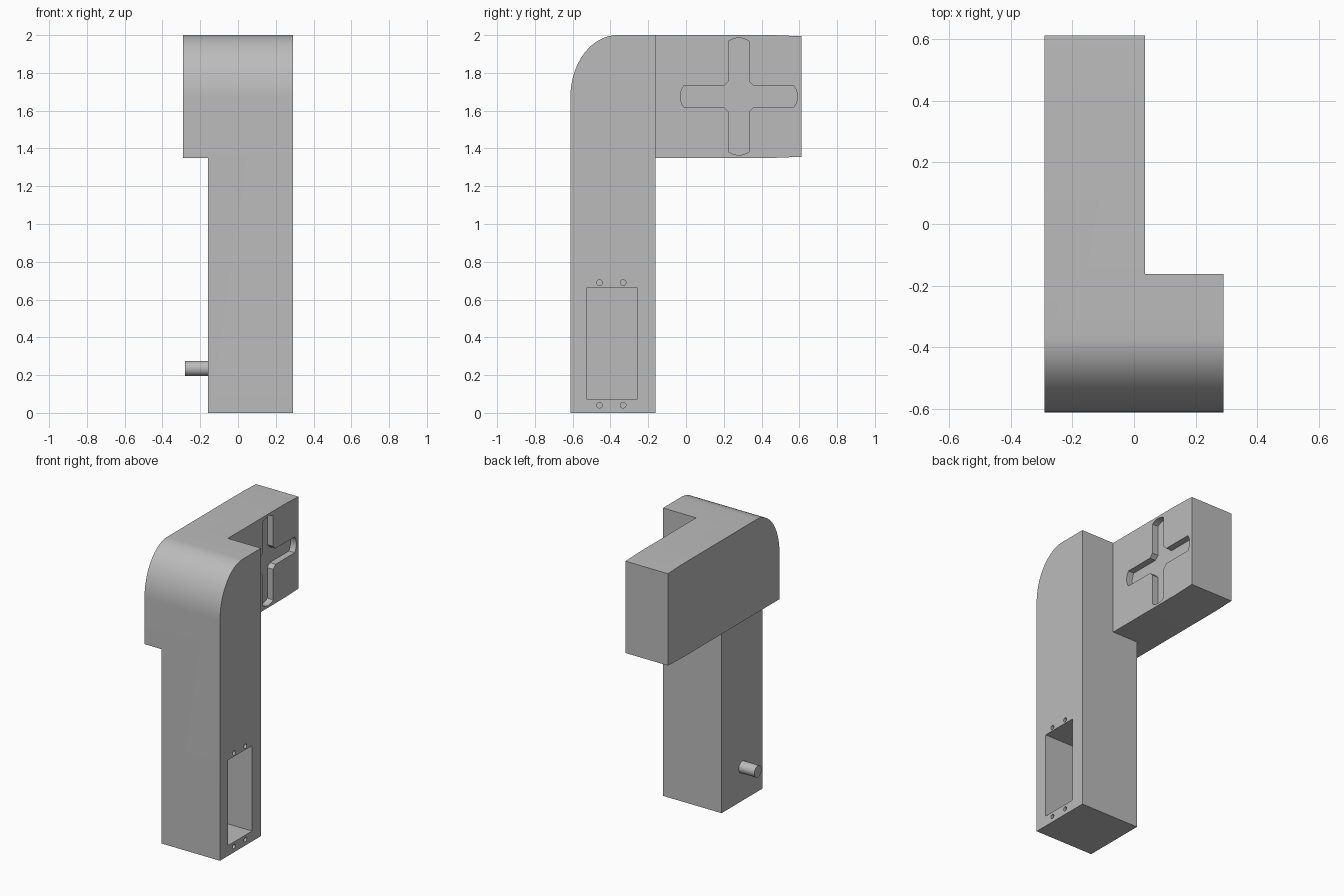
import bpy, bmesh, math
from mathutils import Vector

if "Cube" in bpy.data.objects:
    bpy.data.objects.remove(bpy.data.objects["Cube"], do_unlink=True)

grey = bpy.data.materials.new("plain grey")
grey.use_nodes = True
grey.diffuse_color = (0.5, 0.5, 0.5, 1)
grey.node_tree.nodes["Principled BSDF"].inputs["Base Color"].default_value = (0.5, 0.5, 0.5, 1)


def prism(name, outline, x0, x1):
    """Extrude a (y, z) outline along x."""
    bm = bmesh.new()
    face = bm.faces.new([bm.verts.new((x0, y, z)) for y, z in outline])
    result = bmesh.ops.extrude_face_region(bm, geom=[face])
    moved = [v for v in result["geom"] if isinstance(v, bmesh.types.BMVert)]
    bmesh.ops.translate(bm, verts=moved, vec=Vector((x1 - x0, 0, 0)))
    bmesh.ops.recalc_face_normals(bm, faces=bm.faces)
    mesh = bpy.data.meshes.new(name)
    bm.to_mesh(mesh)
    bm.free()
    mesh.materials.append(grey)
    obj = bpy.data.objects.new(name, mesh)
    bpy.context.collection.objects.link(obj)
    return obj


def activate(obj):
    bpy.ops.object.select_all(action='DESELECT')
    obj.select_set(True)
    bpy.context.view_layer.objects.active = obj


def combine(target, tool, operation):
    activate(target)
    mod = target.modifiers.new(operation.lower(), 'BOOLEAN')
    mod.operation, mod.solver, mod.object = operation, 'EXACT', tool
    bpy.ops.object.modifier_apply(modifier=mod.name)
    bpy.data.objects.remove(tool, do_unlink=True)


def rectangle(y0, y1, z0, z1):
    return [(y0, z0), (y1, z0), (y1, z1), (y0, z1)]


def circle(cy, cz, r, count):
    angles = [math.tau * i / count for i in range(count)]
    return [(cy + r * math.cos(a), cz + r * math.sin(a)) for a in angles]


def cross(cy, cz, reach, half, chamfer, bulge):
    """Four slots with bowed ends and chamfered inner corners."""
    points = []
    for k in range(4):
        c, s = (1, 0, -1, 0)[k], (0, 1, 0, -1)[k]
        arm = [(half + chamfer, -half)]
        for i in range(9):
            t = -1 + i / 4
            arm.append((reach - bulge * t * t, half * t))
        arm.append((half + chamfer, half))
        points += [(cy + u * c - v * s, cz + u * s + v * c) for u, v in arm]
    return points


# Rounded front shoulder shared by leg and arm
front, leg_back, arm_back = -0.612, -0.162, 0.612
top, arm_base = 2.0, 1.35
shoulder = []
for i in range(25):
    a = math.pi / 2 * i / 24
    shoulder.append((front + 0.25 * (1 - math.cos(a)), top - 0.33 * (1 - math.sin(a))))

# Body: upright leg joined to the offset upper arm
body = prism("body", [(front, 0)] + shoulder + [(leg_back, top), (leg_back, 0)], -0.16, 0.29)
arm = prism("arm", [(front, arm_base)] + shoulder + [
    (0.46, top), (arm_back, top - 0.006),
    (arm_back, arm_base + 0.006), (0.46, arm_base)], -0.29, 0.036)
combine(body, arm, 'UNION')

# Deep rectangular pocket in the foot of the leg
combine(body, prism("pocket_cutter", rectangle(-0.524, -0.26, 0.072, 0.665), -0.11, 0.4), 'DIFFERENCE')

# Screw holes above and below the pocket
for y in (-0.458, -0.333):
    for z in (0.041, 0.69):
        combine(body, prism("hole_cutter", circle(y, z, 0.015, 20), 0.17, 0.4), 'DIFFERENCE')

# Cross-shaped recess in the arm
combine(body, prism("cross_cutter", cross(0.28, 1.675, 0.31, 0.055, 0.025, 0.018), -0.009, 0.2), 'DIFFERENCE')

# Pivot pin on the opposite side of the leg
pin = prism("pivot_pin", circle(-0.39, 0.235, 0.04, 32), -0.28, -0.15)

for obj in (body, pin):
    activate(obj)
    bpy.ops.object.shade_smooth_by_angle(angle=math.radians(30))
